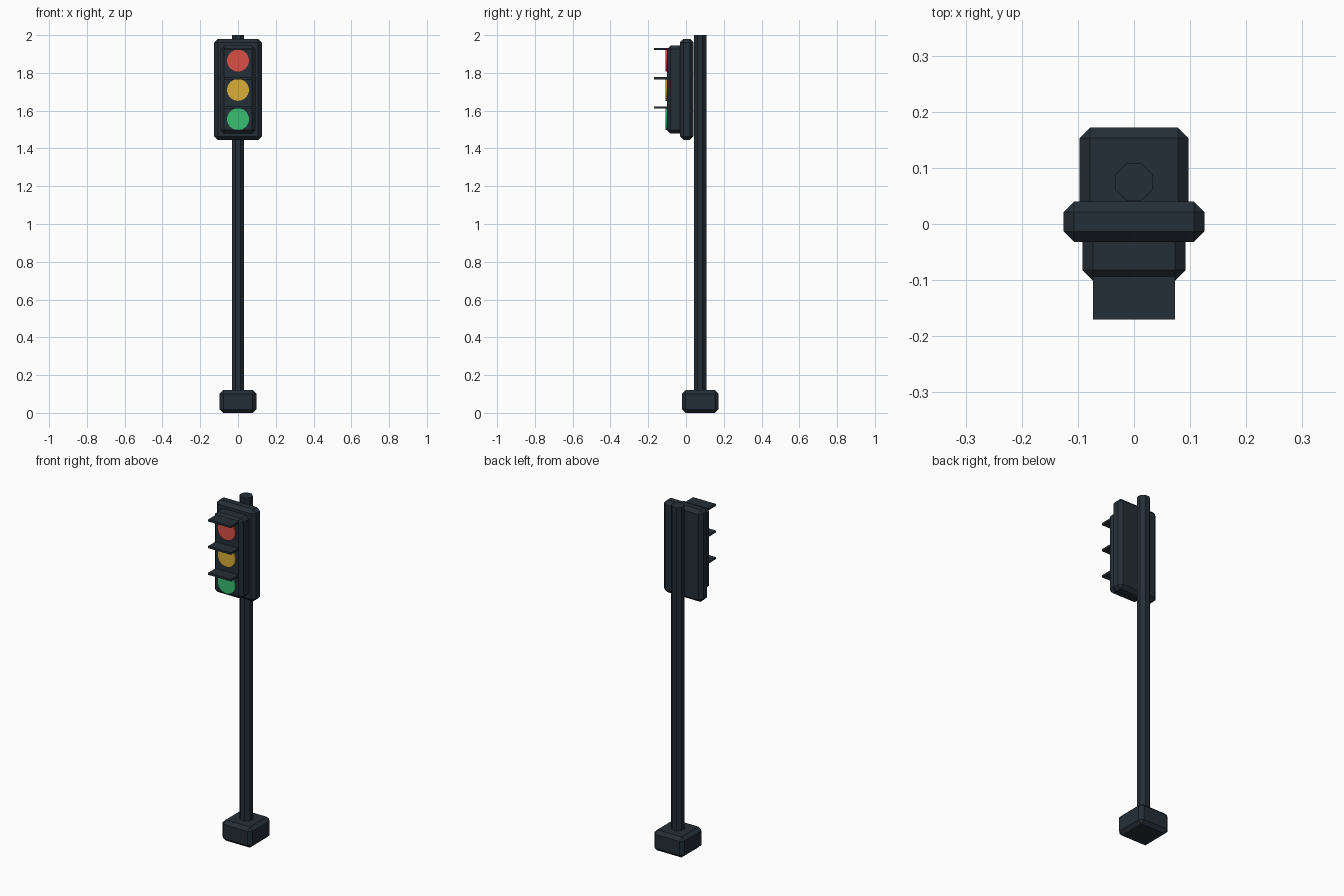
import bpy, math

cube = bpy.data.objects.get("Cube")
if cube:
    bpy.data.objects.remove(cube, do_unlink=True)


def make_material(name, rgb):
    mat = bpy.data.materials.new(name)
    mat.use_nodes = True
    color = (*rgb, 1.0)
    mat.diffuse_color = color
    bsdf = next(n for n in mat.node_tree.nodes if n.type == 'BSDF_PRINCIPLED')
    bsdf.inputs["Base Color"].default_value = color
    return mat


charcoal = make_material("charcoal", (0.018, 0.028, 0.038))
red = make_material("red", (0.70, 0.08, 0.06))
amber = make_material("amber", (0.70, 0.42, 0.04))
green = make_material("green", (0.04, 0.51, 0.16))


def box(name, low, high, bevel=0.0):
    """Chamfered box spanning two opposite corners."""
    center = [(a + b) / 2 for a, b in zip(low, high)]
    bpy.ops.mesh.primitive_cube_add(size=1, location=center)
    ob = bpy.context.object
    ob.name = name
    ob.scale = [b - a for a, b in zip(low, high)]
    bpy.ops.object.transform_apply(location=False, rotation=False, scale=True)
    ob.data.materials.append(charcoal)
    if bevel:
        mod = ob.modifiers.new("chamfer", 'BEVEL')
        mod.width = bevel
        mod.segments = 1
    return ob


def cylinder(name, sides, radius, depth, location, rotation, mat):
    bpy.ops.mesh.primitive_cylinder_add(vertices=sides, radius=radius, depth=depth,
                                        location=location, rotation=rotation)
    ob = bpy.context.object
    ob.name = name
    ob.data.materials.append(mat)
    return ob


# Foot and octagonal pole, set behind the signal head
box("base", (-0.097, -0.022, 0), (0.097, 0.172, 0.12), 0.019)
cylinder("pole", 8, 0.0357, 1.95, (0, 0.075, 1.025), (0, 0, math.pi / 8), charcoal)

# Signal head: wide back plate and narrower housing
box("back_plate", (-0.126, -0.032, 1.445), (0.126, 0.04, 1.98), 0.019)
box("housing", (-0.092, -0.101, 1.478), (0.092, 0.0, 1.945), 0.019)

# Lamps, each under a flat visor
for name, mat, z in (("red", red, 1.865), ("amber", amber, 1.71), ("green", green, 1.555)):
    cylinder(name + "_lamp", 32, 0.058, 0.02, (0, -0.098, z), (math.pi / 2, 0, 0), mat)
    box(name + "_visor", (-0.073, -0.17, z + 0.056), (0.073, -0.09, z + 0.068))
